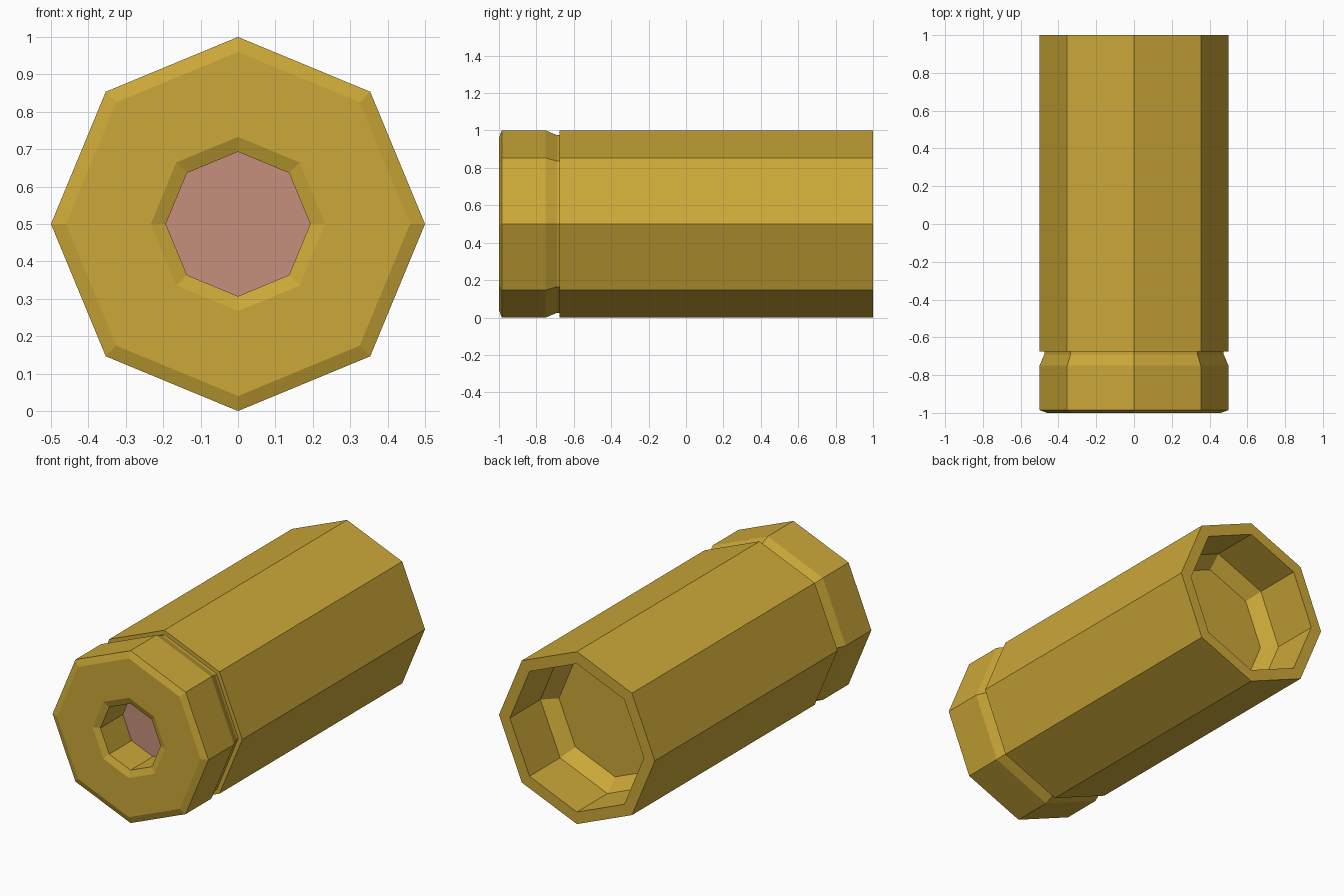
import bpy, bmesh, math

if "Cube" in bpy.data.objects:
    bpy.data.objects.remove(bpy.data.objects["Cube"])

SIDES = 8
AXIS_Z = 0.5


def material(name, rgb):
    m = bpy.data.materials.new(name)
    lin = [c / 12.92 if c <= 0.04045 else ((c + 0.055) / 1.055) ** 2.4 for c in rgb]
    m.diffuse_color = (*lin, 1)
    m.use_nodes = True
    m.node_tree.nodes["Principled BSDF"].inputs["Base Color"].default_value = m.diffuse_color
    return m


def ring(bm, r, y):
    return [bm.verts.new((r * math.cos(2 * math.pi * i / SIDES), y,
                          AXIS_Z + r * math.sin(2 * math.pi * i / SIDES)))
            for i in range(SIDES)]


def lathe(name, profile, mat, cap_start=False, cap_end=False):
    """Octagonal lathe along y from (radius, y) points."""
    bm = bmesh.new()
    rings = [ring(bm, r, y) for r, y in profile]
    for a, b in zip(rings, rings[1:]):
        for i in range(SIDES):
            j = (i + 1) % SIDES
            bm.faces.new((a[j], a[i], b[i], b[j]))
    if cap_start:
        bm.faces.new(rings[0])
    if cap_end:
        bm.faces.new(rings[-1][::-1])
    me = bpy.data.meshes.new(name)
    bm.to_mesh(me)
    bm.free()
    me.materials.append(mat)
    ob = bpy.data.objects.new(name, me)
    bpy.context.collection.objects.link(ob)
    return ob


brass = material("brass", (0.80, 0.66, 0.22))
copper = material("copper_pink", (0.78, 0.56, 0.49))

# Casing: front pocket, base rim, groove, long body, hollow mouth with floor
lathe("casing", [
    (0.193, -0.78), (0.193, -0.985), (0.233, -1.0), (0.46, -1.0), (0.5, -0.985),
    (0.5, -0.75), (0.475, -0.69), (0.475, -0.675), (0.5, -0.675), (0.5, 1.0),
    (0.43, 1.0), (0.43, 0.72), (0.36, 0.65),
], brass, cap_end=True)

# Primer disc at the bottom of the front pocket
bm = bmesh.new()
bm.faces.new(ring(bm, 0.193, -0.78))
me = bpy.data.meshes.new("primer")
bm.to_mesh(me)
bm.free()
me.materials.append(copper)
bpy.context.collection.objects.link(bpy.data.objects.new("primer", me))
